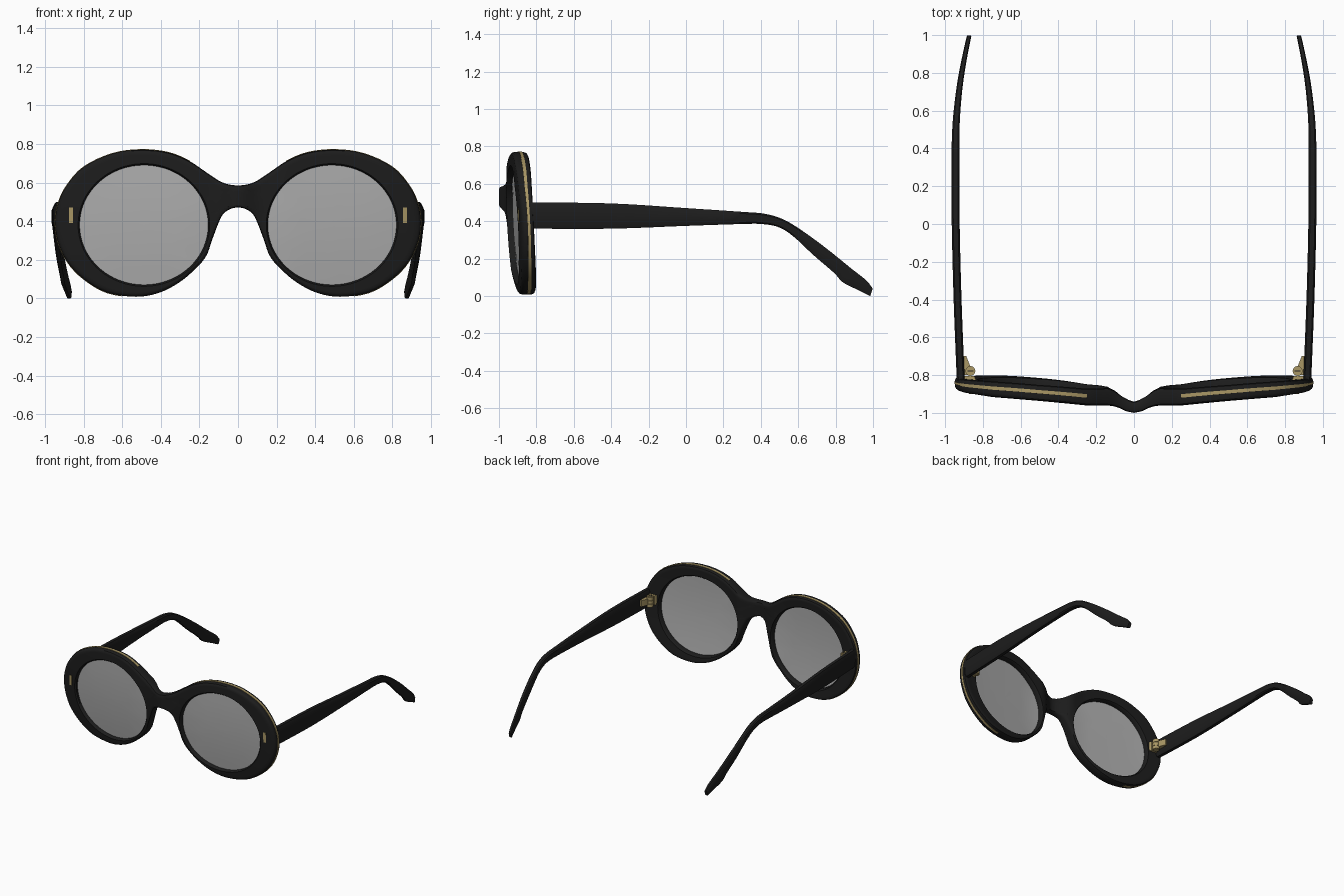
import bpy, bmesh, math
from mathutils import Vector

if "Cube" in bpy.data.objects:
    bpy.data.objects.remove(bpy.data.objects["Cube"])


def material(name, col):
    m = bpy.data.materials.new(name)
    m.diffuse_color = col
    m.use_nodes = True
    m.node_tree.nodes["Principled BSDF"].inputs["Base Color"].default_value = m.diffuse_color
    return m


BLACK = material("black_acetate", (0.012, 0.012, 0.012, 1))
GOLD = material("gold_metal", (0.40, 0.31, 0.13, 1))
GREY = material("lens_grey", (0.42, 0.42, 0.42, 0.8))


def make(name, verts, faces, mat, angle=40):
    """Half-model mesh, mirrored across x = 0."""
    bm = bmesh.new()
    vs = [bm.verts.new(v) for v in verts]
    for f in faces:
        if not all(abs(verts[i][0]) < 1e-5 for i in f):
            bm.faces.new([vs[i] for i in f])
    bmesh.ops.remove_doubles(bm, verts=bm.verts, dist=1e-5)
    bmesh.ops.recalc_face_normals(bm, faces=bm.faces)
    me = bpy.data.meshes.new(name)
    bm.to_mesh(me)
    bm.free()
    ob = bpy.data.objects.new(name, me)
    bpy.context.collection.objects.link(ob)
    me.materials.append(mat)
    bpy.ops.object.select_all(action='DESELECT')
    ob.select_set(True)
    bpy.context.view_layer.objects.active = ob
    bpy.ops.object.shade_smooth_by_angle(angle=math.radians(angle))
    ob.modifiers.new("mirror", 'MIRROR').merge_threshold = 0.0005
    return ob


def loft(rings, closed=False, caps=False):
    """Join equal-length closed rings into a skin."""
    n, m = len(rings[0]), len(rings)
    verts = [tuple(p) for r in rings for p in r]
    faces = []
    for i in range(m if closed else m - 1):
        a, b = i * n, ((i + 1) % m) * n
        faces += [(a + j, a + (j + 1) % n, b + (j + 1) % n, b + j) for j in range(n)]
    if caps:
        faces += [tuple(range(n)), tuple(range((m - 1) * n, m * n))]
    return verts, faces


def spline(pts, steps):
    """Catmull-Rom through pts[1:-1]; the end points only steer it."""
    p = [Vector(q) for q in pts]
    out = []
    for i in range(1, len(p) - 2):
        a, b, c, d = p[i - 1:i + 3]
        for k in range(steps):
            t = k / steps
            out.append(0.5 * (2 * b + (c - a) * t + (2 * a - 5 * b + 4 * c - d) * t * t
                              + (3 * b - a - 3 * c + d) * t ** 3))
    return out + [p[-2]]


def table(t, x):
    for (x0, y0), (x1, y1) in zip(t, t[1:]):
        if x <= x1:
            return y0 + (y1 - y0) * (x - x0) / (x1 - x0)
    return t[-1][1]


# Wrap of the front: y of its front and back faces
FRONT = [(0, -.996), (.04, -.988), (.08, -.968), (.12, -.957), (.25, -.957), (.5, -.935),
         (.75, -.912), (.9, -.888), (.96, -.870)]
BACK = [(0, -.938), (.05, -.922), (.1, -.882), (.14, -.866), (.25, -.870), (.5, -.853),
        (.9, -.818), (.96, -.812)]


def place(p, f):
    x, z = p
    u = (z - 0.4) / 0.38
    y0, y1 = table(FRONT, x), table(BACK, x)
    return (x, y0 + (y1 - y0) * f + 0.02 * u * u - 0.018 * u, z)


# Outer outline of half the front, bridge top round to bridge underside
half = [(0, .585), (.08, .60), (.16, .65), (.25, .71), (.36, .755), (.5, .77), (.65, .75),
        (.8, .68), (.89, .58), (.932, .49), (.947, .40), (.935, .3), (.885, .19), (.8, .1),
        (.68, .03), (.53, .008), (.42, .025), (.33, .066), (.25, .125), (.17, .21),
        (.135, .30), (.105, .38), (.08, .432), (.045, .460), (0, .471)]
mir = lambda p: (-p[0], p[1])
outline = spline([mir(half[1])] + half + [mir(half[-2])], 4)
inward = []
for i in range(len(outline)):
    a = outline[i - 1] if i else Vector(mir(outline[1]))
    b = outline[i + 1] if i + 1 < len(outline) else Vector(mir(outline[-2]))
    t = (b - a).normalized()
    inward.append(Vector((t.y, -t.x)))

# Frame front: one cross-section per outline point
C, RX, RZ = Vector((.4875, .38)), .333, .31
cols = list(zip(outline, inward))
cols += [(Vector((0, z)), Vector((0, 0))) for z in (.50, .528, .556)]
rings = []
for o, n in cols:
    a = math.atan2((o.y - C.y) / RZ, (o.x - C.x) / RX)
    inner = C + Vector((RX * math.cos(a), RZ * math.sin(a)))
    ins = o + n * 0.014
    lip = inner + (ins - inner).normalized() * 0.008
    face = [lip.lerp(ins, k / 5) for k in range(6)]
    near = o + n * 0.004
    row = [(inner, .14)] + [(p, 0) for p in face] + [(near, .07), (o, .22), (o, .78), (near, .93)]
    row += [(p, 1) for p in reversed(face)] + [(inner, .88)]
    rings.append([place(p, f) for p, f in row])
make("frame_front", *loft(rings, closed=True), BLACK)

# Gold inlay running round the outer rim
i0 = next(i for i, p in enumerate(outline) if p.x > .24)
i1 = max(i for i, p in enumerate(outline) if p.x > .6)
rings = [[place(outline[i] + inward[i] * d, f) for d, f in
          ((.008, .44), (-.003, .44), (-.003, .66), (.008, .66))] for i in range(i0, i1 + 1)]
make("rim_inlay", *loft(rings, caps=True), GOLD)

# Lenses, following the wrap
N = 56
rings = []
for f, radii in ((.36, (.001, .25, .5, .75, 1.012)), (.52, (1.012, .75, .5, .25, .001))):
    for r in radii:
        rings.append([place(C + Vector((RX * r * math.cos(k * math.tau / N),
                                        RZ * r * math.sin(k * math.tau / N))), f)
                      for k in range(N)])
make("lens", *loft(rings, caps=True), GREY)

# Rivet bars on the front
bar = [(.855, .39), (.876, .39), (.876, .47), (.855, .47)]
make("front_rivet", *loft([[place(p, f) for p in bar] for f in (-.05, .2)], caps=True), GOLD)

# Temples: top and bottom edge in side view (y, z, y, z)
edges = [(-.83, .50, -.83, .36), (-.4, .495, -.4, .36), (0, .47, 0, .375), (.3, .45, .3, .385),
         (.42, .44, .40, .385), (.52, .41, .49, .37), (.62, .35, .57, .322), (.75, .255, .68, .22),
         (.88, .15, .79, .125), (.925, .115, .84, .072), (.97, .078, .92, .032), (.998, .04, .985, 0)]
bow = spline([(-1.2, .90), (-.83, .917), (-.4, .934), (0, .944), (.3, .945), (.5, .943),
              (.65, .932), (.8, .912), (1, .872), (1.2, .82)], 5)
bow = [tuple(p) for p in bow]
section = [(1, .14), (1, .86), (.6, 1), (-.6, 1), (-1, .86), (-1, .14), (-.6, 0), (.6, 0)]
ext = [(-1.2, .5, -1.2, .36)] + edges + [(1.03, 0, 1.05, -.03)]
rings = []
for y1, z1, y0, z0 in (v[:] for v in spline(ext, 4)):
    h = 0.021 if y1 < .4 else 0.021 - 0.009 * (y1 - .4) / .6
    ring = []
    for s, t in section:
        y, z = y0 + (y1 - y0) * t, z0 + (z1 - z0) * t
        ring.append((table(bow, y) + s * h, min(y, 1), max(z, 0)))
    rings.append(ring)
make("temple", *loft(rings, caps=True), BLACK)


# Hinges: plate on the rim, leaf on the temple, stacked knuckles, screw
def prism(name, pts, z0, z1, mat=GOLD):
    make(name, *loft([[(x, y, z) for x, y in pts] for z in (z0, z1)], caps=True), mat)


def disc(r, cx=.866, cy=-.778, n=20):
    return [(cx + r * math.cos(k * math.tau / n), cy + r * math.sin(k * math.tau / n))
            for k in range(n)]


prism("hinge_plate", [(.835, -.83), (.905, -.83), (.905, -.803), (.845, -.806)], .39, .465)
prism("hinge_leaf", [(.905, -.80), (.905, -.70), (.888, -.70), (.866, -.755), (.866, -.80)], .405, .455)
for k in range(3):
    z = .388 + k * .028
    prism("hinge_knuckle_%d" % (k + 1), disc(.026), z, z + .025)
prism("hinge_pin", disc(.018), .383, .475)
prism("hinge_screw_slot", [(.85, -.781), (.882, -.781), (.882, -.775), (.85, -.775)], .47, .477, BLACK)
